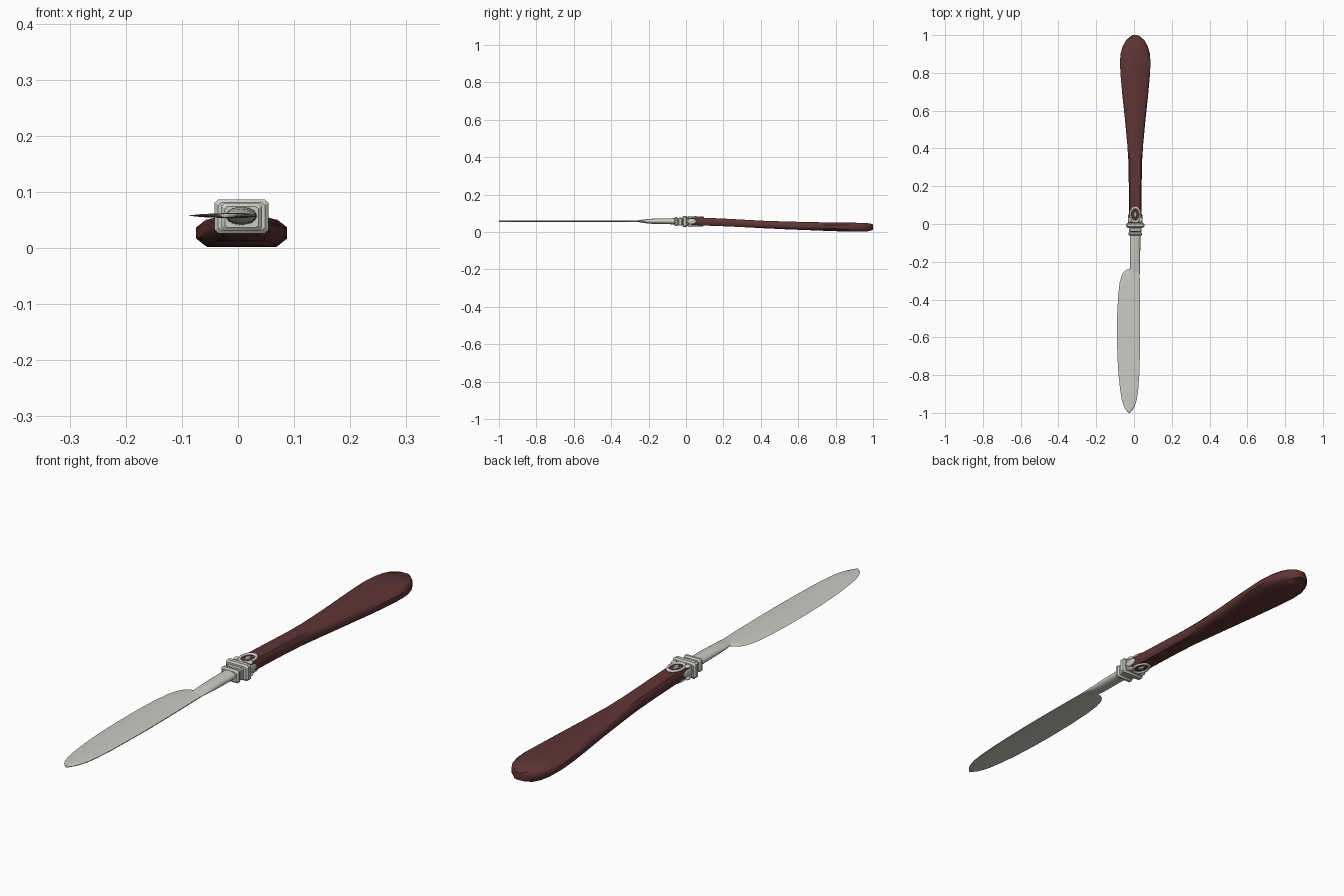
import bpy, bmesh, math

if "Cube" in bpy.data.objects:
    bpy.data.objects.remove(bpy.data.objects["Cube"])

def mat(name, col):
    m = bpy.data.materials.new(name)
    m.diffuse_color = col
    m.use_nodes = True
    m.node_tree.nodes["Principled BSDF"].inputs["Base Color"].default_value = m.diffuse_color
    return m

RED = mat("red_wood", (0.115, 0.035, 0.035, 1))
STEEL = mat("pale_metal", (0.6, 0.59, 0.55, 1))
CX = 0.0065

def finish(ob, m, angle=35):
    ob.data.materials.append(m)
    bpy.ops.object.select_all(action='DESELECT')
    ob.select_set(True)
    bpy.context.view_layer.objects.active = ob
    bpy.ops.object.shade_smooth_by_angle(angle=math.radians(angle))
    return ob

def loft(name, stations, section, m, angle=35):
    """Skin a unit section along y; station = (y, x0, x1, z0, z1)."""
    bm = bmesh.new()
    rings = []
    for y, x0, x1, z0, z1 in stations:
        rings.append([bm.verts.new(((x0 + x1) / 2 + u * (x1 - x0) / 2, y,
                                    (z0 + z1) / 2 + v * (z1 - z0) / 2)) for u, v in section])
    n = len(section)
    for a, b in zip(rings, rings[1:]):
        for i in range(n):
            bm.faces.new((a[i], a[(i + 1) % n], b[(i + 1) % n], b[i]))
    bm.faces.new(rings[0])
    bm.faces.new(rings[-1])
    bmesh.ops.recalc_face_normals(bm, faces=bm.faces)
    me = bpy.data.meshes.new(name)
    bm.to_mesh(me)
    bm.free()
    ob = bpy.data.objects.new(name, me)
    bpy.context.collection.objects.link(ob)
    return finish(ob, m, angle)

def octagon(a, b):
    return [(1, -b), (1, b), (a, 1), (-a, 1), (-1, b), (-1, -b), (-a, -1), (a, -1)]

ROUND = [(math.cos(i * math.tau / 20), math.sin(i * math.tau / 20)) for i in range(20)]

# handle: y, half width, bottom, top
H = [(0.0, .034, .037, .077), (0.06, .034, .036, .078), (0.2, .034, .031, .072), (0.33, .036, .025, .065),
     (0.42, .042, .020, .060), (0.55, .054, .014, .056), (0.68, .068, .009, .053),
     (0.78, .077, .005, .051), (0.85, .081, .003, .051), (0.90, .078, .002, .050),
     (0.94, .067, .002, .049), (0.972, .049, .004, .047), (0.99, .030, .008, .044), (1.0, .012, .012, .040)]
loft("handle", [(y, CX - w, CX + w, a, b) for y, w, a, b in H], octagon(.78, .42), RED, 50)

# stepped collar between handle and blade
def collar(name, y0, y1, w, z0, z1, r=.006):
    st = [(y0, w - r, z0 + r, z1 - r), (y0 + r, w, z0, z1), (y1 - r, w, z0, z1), (y1, w - r, z0 + r, z1 - r)]
    loft(name, [(y, CX - a, CX + a, b, c) for y, a, b, c in st], octagon(.85, .8), STEEL, 30)

collar("collar_front", -.062, -.042, .036, .031, .080)
collar("collar_middle", -.044, -.018, .033, .034, .077)
collar("collar_main", -.020, .006, .048, .026, .087)
collar("collar_back", .004, .018, .038, .031, .083)

# neck tapering into the blade
N = [(-.05, -.022, .034, .041, .074), (-.15, -.022, .033, .043, .073), (-.20, -.022, .032, .045, .070),
     (-.235, -.021, .032, .050, .066), (-.265, -.015, .031, .055, .061)]
loft("neck", N, ROUND, STEEL, 60)

# blade: y, left edge, right edge
B = [(-.236, -.022, .030), (-.241, -.038, .030), (-.250, -.051, .030), (-.27, -.064, .030), (-.31, -.076, .031),
     (-.38, -.084, .032), (-.48, -.089, .033), (-.6, -.090, .033), (-.7, -.088, .031), (-.8, -.082, .028),
     (-.88, -.073, .022), (-.93, -.065, .015), (-.965, -.054, .004), (-.985, -.044, -.007), (-.996, -.034, -.017),
     (-1.0, -.028, -.023)]
loft("blade", [(y, a, b, .053, .063) if y > -.7 else (y, a, b, .054, .062) for y, a, b in B],
     [(-1, 0), (-.6, .55), (0, .85), (.7, .9), (1, .3), (1, -.3), (.7, -.9), (0, -.85), (-.6, -.55)], STEEL, 60)

# oval frames, gems and shoulder beads on both faces of the handle root
for side, z in (("top", .079), ("bottom", .035)):
    bpy.ops.mesh.primitive_torus_add(major_radius=.03, minor_radius=.006, major_segments=20, minor_segments=8,
                                     location=(CX, .05, z))
    ob = bpy.context.object
    ob.name = "oval_frame_" + side
    ob.scale = (.85, 1.25, .8)
    finish(ob, STEEL, 60)
    bpy.ops.mesh.primitive_uv_sphere_add(segments=4, ring_count=4, radius=1, location=(CX, .05, z))
    ob = bpy.context.object
    ob.name = "diamond_stud_" + side
    ob.scale = (.011, .022, .006)
    finish(ob, STEEL, 20)
    for s in (-1, 1):
        bpy.ops.mesh.primitive_uv_sphere_add(segments=12, ring_count=8, radius=1,
                                             location=(CX + s * .029, .022, z))
        ob = bpy.context.object
        ob.name = "shoulder_bead_" + side
        ob.scale = (.010, .014, .007)
        finish(ob, STEEL, 60)

# leaf tips on the sides of the handle root
for s in (-1, 1):
    bpy.ops.mesh.primitive_uv_sphere_add(segments=12, ring_count=8, radius=1, location=(CX + s * .034, .025, .057))
    ob = bpy.context.object
    ob.name = "side_leaf"
    ob.scale = (.005, .03, .014)
    finish(ob, STEEL, 60)
